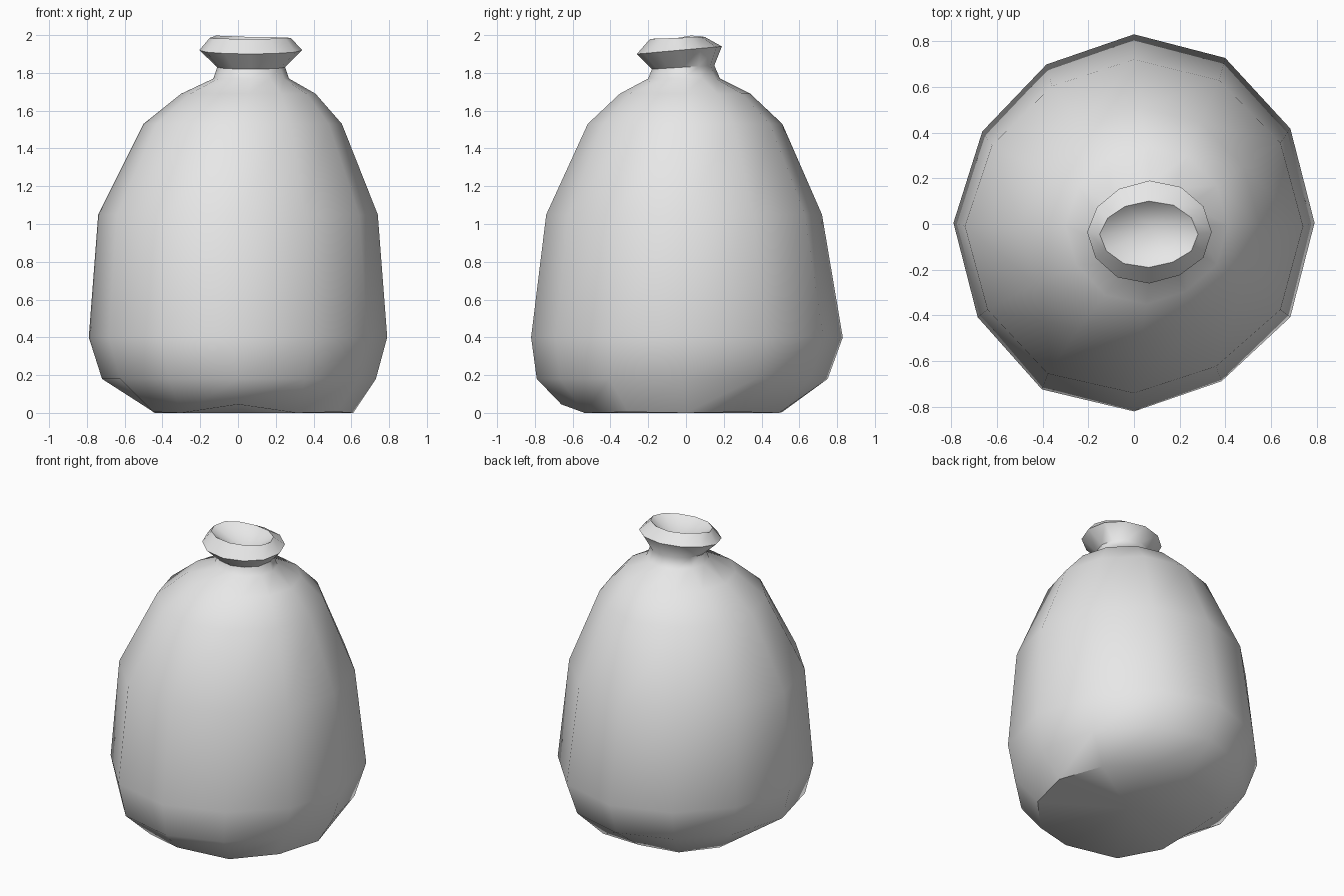
import bpy, bmesh
from math import sin, cos, radians

cube = bpy.data.objects.get("Cube")
if cube:
    bpy.data.objects.remove(cube, do_unlink=True)

# Plain grey cloth
cloth = bpy.data.materials.new("grey_cloth")
cloth.use_nodes = True
cloth.diffuse_color = (0.8, 0.8, 0.8, 1)
cloth.node_tree.nodes["Principled BSDF"].inputs["Base Color"].default_value = (0.8, 0.8, 0.8, 1)

SIDES = 12
# Uneven roundness of the sack, one factor per side
LUMPS = [1, 1.0, 1.01, 1, 0.97, 0.97, 1, 1.0, 1.02, 1, 0.97, 1.0]

# Rings from floor to rim: left x, right x, front y, back y, height, forward-back tilt
RINGS = [
    (-0.72, 0.73, -0.79, 0.75, 0.18, 0.0),
    (-0.79, 0.79, -0.82, 0.83, 0.40, 0.0),
    (-0.74, 0.74, -0.74, 0.72, 1.05, 0.0),
    (-0.50, 0.55, -0.52, 0.51, 1.53, 0.0),
    (-0.30, 0.41, -0.35, 0.34, 1.69, 0.0),
    (-0.13, 0.27, -0.20, 0.18, 1.77, 0.0),
    (-0.11, 0.25, -0.18, 0.15, 1.83, 0.01),
    (-0.205, 0.34, -0.26, 0.19, 1.92, 0.02),
    (-0.15, 0.28, -0.19, 0.10, 1.985, 0.005),
]

# Slumped underside: radius per side
BASE = [0.61, 0.58, 0.57, 0.51, 0.52, 0.50, 0.44, 0.52, 0.60, 0.66, 0.62, 0.61]


def ring_points(x0, x1, y0, y1, z, tilt):
    cx, cy = (x0 + x1) / 2, (y0 + y1) / 2
    for i, lump in enumerate(LUMPS):
        a = radians(i * 360 / SIDES)
        yield (cx + (x1 - x0) / 2 * lump * cos(a),
               cy + (y1 - y0) / 2 * lump * sin(a), z + tilt * sin(a))


def base_points():
    for i, r in enumerate(BASE):
        a = radians(i * 360 / SIDES)
        yield (r * cos(a), r * sin(a), 0.045 if i == 9 else 0.005 * (i % 2))


bm = bmesh.new()
loops = [[bm.verts.new(p) for p in base_points()]]
loops += [[bm.verts.new(p) for p in ring_points(*ring)] for ring in RINGS]

# Raised fold at the back left of the rim
loops[-1][5].co.z += 0.01
loops[-1][4].co.z += 0.005

# Walls between neighbouring rings
for low, high in zip(loops, loops[1:]):
    for i in range(SIDES):
        j = (i + 1) % SIDES
        bm.faces.new((low[i], low[j], high[j], high[i]))

# Floor and the gathered hollow inside the mouth
floor = bm.verts.new((0.05, 0, 0))
hollow = bm.verts.new((0.08, -0.02, 1.86))
for i in range(SIDES):
    j = (i + 1) % SIDES
    bm.faces.new((floor, loops[0][j], loops[0][i]))
    bm.faces.new((hollow, loops[-1][i], loops[-1][j]))

bmesh.ops.recalc_face_normals(bm, faces=bm.faces)
mesh = bpy.data.meshes.new("sack")
bm.to_mesh(mesh)
bm.free()
mesh.materials.append(cloth)
sack = bpy.data.objects.new("sack", mesh)
bpy.context.collection.objects.link(sack)

# Soft cloth with crisp lip edges
bpy.ops.object.select_all(action="DESELECT")
sack.select_set(True)
bpy.context.view_layer.objects.active = sack
bpy.ops.object.shade_smooth_by_angle(angle=radians(52))
